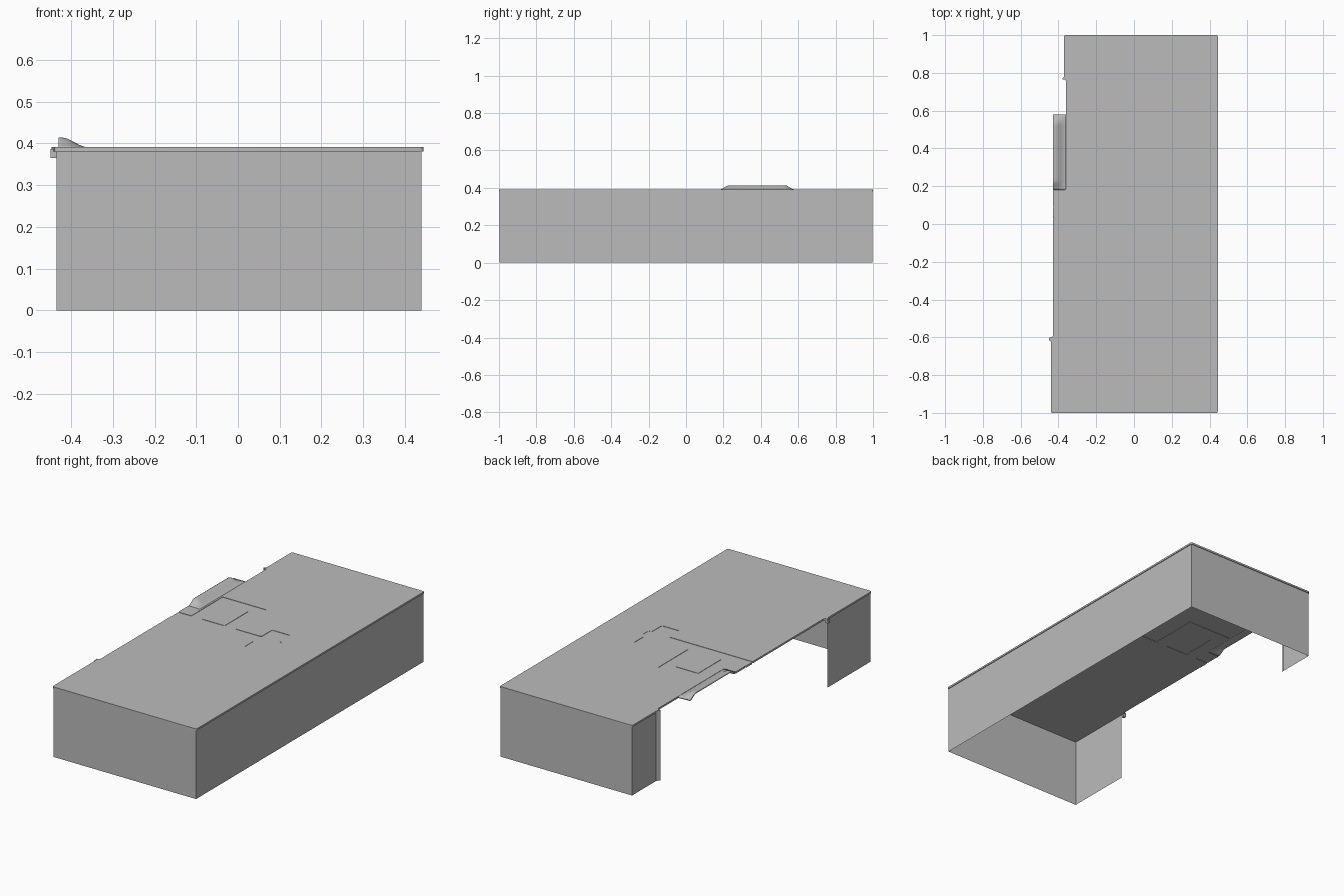
import bpy, bmesh
from mathutils import Vector

cube = bpy.data.objects.get("Cube")
if cube:
    bpy.data.objects.remove(cube)

grey = bpy.data.materials.new("plain_grey")
grey.use_nodes = True
COLOUR = (0.5, 0.5, 0.5, 1)
grey.diffuse_color = COLOUR
grey.node_tree.nodes["Principled BSDF"].inputs["Base Color"].default_value = COLOUR

TOP, UNDER = 0.391, 0.381


def rounded(points, r=0.008):
    """Replace each corner of a closed outline with a short curve."""
    out = []
    pts = [Vector(p) for p in points]
    for i, p in enumerate(pts):
        a, b = pts[i - 1] - p, pts[(i + 1) % len(pts)] - p
        s = min(r, a.length * 0.45, b.length * 0.45)
        start, end = p + a.normalized() * s, p + b.normalized() * s
        out += [start, (start + end) / 4 + p / 2, end]
    return out


def plate(name, outlines, bottom, top):
    """Flat plate from closed outlines; an outline inside another is a hole."""
    curve = bpy.data.curves.new(name, "CURVE")
    curve.dimensions = "2D"
    curve.fill_mode = "BOTH"
    curve.extrude = (top - bottom) / 2
    for outline in outlines:
        spline = curve.splines.new("POLY")
        spline.points.add(len(outline) - 1)
        for point, co in zip(spline.points, outline):
            point.co = (co[0], co[1], 0, 1)
        spline.use_cyclic_u = True
    ob = bpy.data.objects.new(name, curve)
    ob.location.z = (top + bottom) / 2
    bpy.context.collection.objects.link(ob)
    curve.materials.append(grey)
    bpy.ops.object.select_all(action="DESELECT")
    ob.select_set(True)
    bpy.context.view_layer.objects.active = ob
    bpy.ops.object.convert(target="MESH")
    return ob


def mesh_object(name, bm):
    bmesh.ops.recalc_face_normals(bm, faces=bm.faces)
    mesh = bpy.data.meshes.new(name)
    bm.to_mesh(mesh)
    bm.free()
    mesh.materials.append(grey)
    ob = bpy.data.objects.new(name, mesh)
    bpy.context.collection.objects.link(ob)
    return ob


# Seam of the sunken panel, running in from the open side and back out
seam = [(-0.43, 0.09), (-0.35, 0.09), (-0.35, 0.365), (-0.08, 0.365),
        (-0.08, 0.09), (0.08, 0.09), (0.08, 0.185), (0.19, 0.185),
        (0.19, 0.095), (0.21, 0.085), (0.21, 0.035), (0.19, 0.025),
        (0.19, -0.06), (0.08, -0.06), (0.08, 0.03), (-0.43, 0.03)]
window = [(-0.285, 0.09), (-0.145, 0.09), (-0.145, 0.30), (-0.285, 0.30)]
edge = [(-0.43, -0.6), (-0.45, -0.6), (-0.44, -0.62), (-0.44, -1),
        (0.444, -1), (0.444, 1), (-0.37, 1), (-0.37, 0.78),
        (-0.383, 0.765), (-0.36, 0.765), (-0.36, 0.18), (-0.43, 0.18)]

# Top plate, its island, and the panel set just below the surface
plate("top_plate", [rounded(edge + seam), rounded(window)], UNDER, TOP)
plate("sunken_panel", [rounded(seam), rounded(window)], UNDER - 0.002, TOP - 0.002)

# Thin side walls, open along part of one side
path = [(-0.435, -0.62), (-0.435, -0.996), (0.44, -0.996), (0.44, 0.996),
        (-0.366, 0.996), (-0.366, 0.785), (-0.38, 0.765)]
bm = bmesh.new()
low = [bm.verts.new((x, y, 0)) for x, y in path]
high = [bm.verts.new((x, y, UNDER)) for x, y in path]
for i in range(len(path) - 1):
    bm.faces.new((low[i], low[i + 1], high[i + 1], high[i]))
mesh_object("side_walls", bm)

# Small bracket under the rim at the end of the front side wall
bm = bmesh.new()
bmesh.ops.create_cube(bm, size=1)
bmesh.ops.scale(bm, vec=(0.014, 0.015, 0.022), verts=bm.verts)
bracket = mesh_object("rim_bracket", bm)
bracket.location = (-0.442, -0.61, 0.376)


# Raised lip that swells out of the top beside the opening
def smooth(t):
    t = max(0, min(1, t))
    return t * t * (3 - 2 * t)


X0, X1, Y0, Y1 = -0.43, -0.36, 0.18, 0.58
bm = bmesh.new()
bmesh.ops.create_grid(bm, x_segments=10, y_segments=32, size=0.5)
for v in bm.verts:
    u, w = v.co.x + 0.5, v.co.y + 0.5
    x, y = X0 + (X1 - X0) * u, Y0 + (Y1 - Y0) * w
    ends = smooth((y - Y0) / 0.05) * smooth((Y1 - y) / 0.05)
    v.co = (x, y, TOP + 0.023 * ends * smooth((X1 - x) / 0.062))
lip = mesh_object("raised_lip", bm)
if lip.data.polygons[0].normal.z < 0:
    lip.data.flip_normals()
thick = lip.modifiers.new("thickness", "SOLIDIFY")
thick.thickness = TOP - UNDER
thick.offset = -1
bpy.ops.object.select_all(action="DESELECT")
lip.select_set(True)
bpy.context.view_layer.objects.active = lip
bpy.ops.object.shade_smooth_by_angle()
